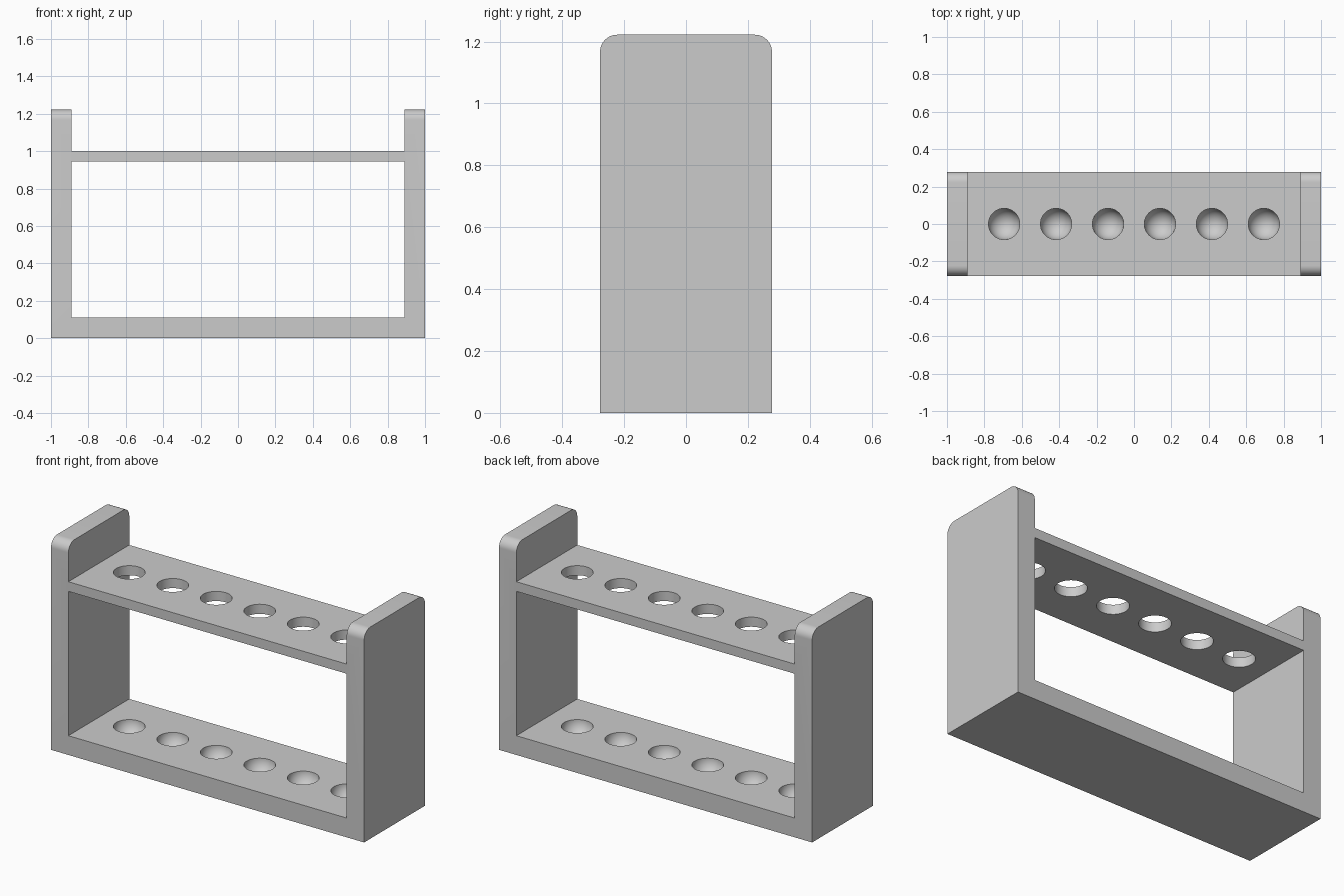
import bpy, bmesh, math
from mathutils import Matrix, Vector

if "Cube" in bpy.data.objects:
    bpy.data.objects.remove(bpy.data.objects["Cube"])

U = 1 / 18                     # design module: rack is 36 x 10 x 22 modules
HOLES = 6
TUBE_R = 1.5 * U

grey = bpy.data.materials.new("light grey plastic")
grey.use_nodes = True
colour = (0.6, 0.6, 0.6, 1)
grey.diffuse_color = colour
grey.node_tree.nodes["Principled BSDF"].inputs["Base Color"].default_value = colour


def finish(name, bm):
    bmesh.ops.recalc_face_normals(bm, faces=bm.faces)
    mesh = bpy.data.meshes.new(name)
    bm.to_mesh(mesh)
    bm.free()
    mesh.materials.append(grey)
    obj = bpy.data.objects.new(name, mesh)
    bpy.context.collection.objects.link(obj)
    return obj


def box(size, z_low):
    bm = bmesh.new()
    x, y, z = (s * U for s in size)
    bmesh.ops.create_cube(bm, size=1, matrix=Matrix.Translation((0, 0, z_low * U + z / 2))
                          @ Matrix.Diagonal((x, y, z, 1)))
    return bm


# Solid block with rounded upper front and back edges
bm = box((36, 10, 22), 0)
top_edges = [e for e in bm.edges
             if all(v.co.z > 21 * U for v in e.verts)
             and abs(e.verts[0].co.x - e.verts[1].co.x) > U]
bmesh.ops.bevel(bm, geom=top_edges, offset=U, segments=12, profile=0.5, affect='EDGES')
rack = finish("tube_rack", bm)

# Cutters: opening between base and shelf, and space above the shelf
cutters = [finish("window_cutter", box((32, 12, 15), 2)),
           finish("top_cutter", box((32, 12, 6), 18))]

# Cutters: round-bottomed tubes that pierce the shelf and dimple the base
for i in range(HOLES):
    bm = bmesh.new()
    arc = [math.pi / 2 * k / 14 for k in range(15)]
    profile = [Vector((TUBE_R * math.sin(a), 0, 2.01 * U - TUBE_R * math.cos(a))) for a in arc]
    profile += [Vector((TUBE_R, 0, 20 * U)), Vector((0, 0, 20 * U))]
    verts = [bm.verts.new(p) for p in profile]
    edges = [bm.edges.new(pair) for pair in zip(verts, verts[1:])]
    bmesh.ops.spin(bm, geom=verts + edges, cent=(0, 0, 0), axis=(0, 0, 1),
                   angle=math.tau, steps=56, use_duplicate=False)
    bmesh.ops.remove_doubles(bm, verts=bm.verts, dist=0.0001)
    bmesh.ops.translate(bm, verts=bm.verts, vec=((i - (HOLES - 1) / 2) * 5 * U, 0, 0))
    cutters.append(finish(f"tube_cutter_{i + 1}", bm))

# Carve the block, then discard the cutters
bpy.ops.object.select_all(action='DESELECT')
bpy.context.view_layer.objects.active = rack
rack.select_set(True)
for cutter in cutters:
    cutter.hide_render = True
    mod = rack.modifiers.new(cutter.name, 'BOOLEAN')
    mod.operation = 'DIFFERENCE'
    mod.solver = 'EXACT'
    mod.object = cutter
    bpy.ops.object.modifier_apply(modifier=mod.name)
    bpy.data.objects.remove(cutter)

bpy.ops.object.shade_smooth_by_angle(angle=math.radians(30))
